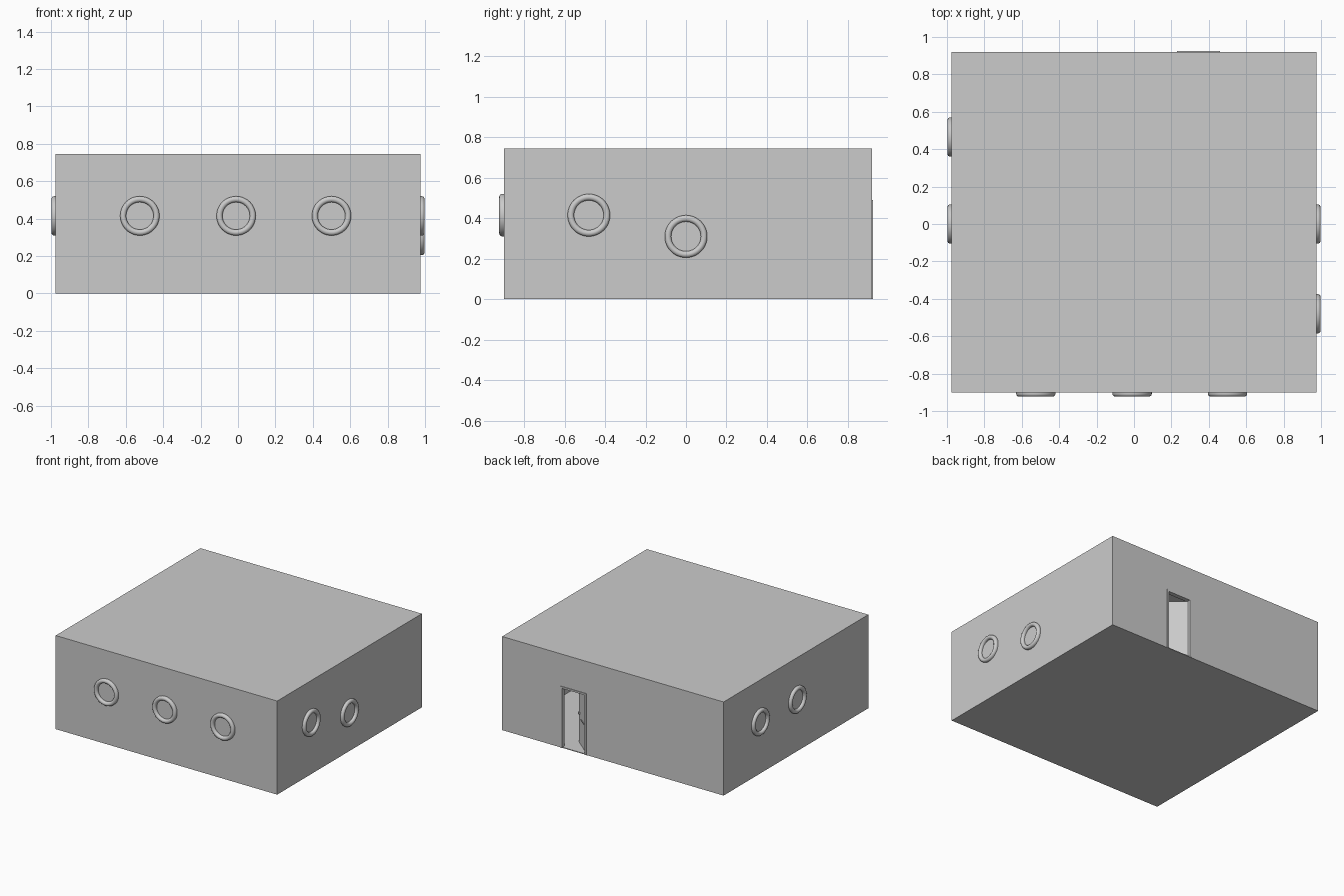
import bpy, bmesh, math
from mathutils import Matrix, Vector

if "Cube" in bpy.data.objects:
    bpy.data.objects.remove(bpy.data.objects["Cube"])

X0, X1, Y0, Y1, H, T = -0.975, 0.975, -0.90, 0.92, 0.745, 0.03
DX0, DX1, DH = 0.245, 0.445, 0.475      # doorway


def finish(name, bm):
    bmesh.ops.recalc_face_normals(bm, faces=bm.faces)
    me = bpy.data.meshes.new(name)
    bm.to_mesh(me)
    bm.free()
    ob = bpy.data.objects.new(name, me)
    bpy.context.collection.objects.link(ob)
    return ob


def box(name, lo, hi):
    bm = bmesh.new()
    lo, hi = Vector(lo), Vector(hi)
    bmesh.ops.create_cube(bm, size=1, matrix=Matrix.Translation((lo + hi) / 2)
                          @ Matrix.Diagonal((*(hi - lo), 1)))
    return finish(name, bm)


def cut(ob, cutter):
    cutter.hide_render = True
    cutter.hide_set(True)
    m = ob.modifiers.new("cut", 'BOOLEAN')
    m.operation, m.object, m.solver = 'DIFFERENCE', cutter, 'EXACT'


# Hollow building shell with a doorway in the back
shell = box("building_shell", (X0, Y0, 0), (X1, Y1, H))
cut(shell, box("room_cutter", (X0 + T, Y0 + T, 0.006), (X1 - T, Y1 - T, H - T)))
cut(shell, box("doorway_cutter", (DX0, Y1 - 0.1, 0.006), (DX1, Y1 + 0.1, DH)))


# Round windows: a lathed ring and a flat pane, facing local +z
def porthole(name, pos, normal):
    rot = Vector((0, 0, 1)).rotation_difference(Vector(normal)).to_matrix().to_4x4()
    mat = Matrix.Translation(pos) @ rot
    prof = [(0.105, -0.005), (0.105, 0.008)]
    for i in range(9):
        a = math.pi * i / 8
        prof.append((0.089 + 0.016 * math.cos(a), 0.008 + 0.015 * math.sin(a)))
    prof.append((0.073, -0.005))
    bm = bmesh.new()
    n = 48
    rings = []
    for k in range(n):
        a = 2 * math.pi * k / n
        rings.append([bm.verts.new((r * math.cos(a), r * math.sin(a), z)) for r, z in prof])
    for k in range(n):
        p, q = rings[k], rings[(k + 1) % n]
        for j in range(len(prof) - 1):
            bm.faces.new((p[j], q[j], q[j + 1], p[j + 1]))
    bmesh.ops.remove_doubles(bm, verts=bm.verts, dist=1e-5)
    ring = finish(name + "_ring", bm)
    ring.matrix_world = mat
    for f in ring.data.polygons:
        f.use_smooth = True
    bm = bmesh.new()
    bmesh.ops.create_circle(bm, cap_ends=True, segments=n, radius=0.08,
                            matrix=Matrix.Translation((0, 0, 0.002)))
    finish(name + "_pane", bm).matrix_world = mat


for i, x in enumerate((-0.525, -0.01, 0.50)):
    porthole(f"front_window_{i}", (x, Y0, 0.415), (0, -1, 0))
for i, y in enumerate((0.0, 0.465)):
    porthole(f"left_window_{i}", (X0, y, 0.415), (-1, 0, 0))
for i, (y, z) in enumerate(((-0.48, 0.415), (0.0, 0.31))):
    porthole(f"right_window_{i}", (X1, y, z), (1, 0, 0))

# Small wedges showing above the lower right window
for i, (y, z, s) in enumerate(((-0.072, 0.487, 0.042), (0.075, 0.487, -0.02))):
    bm = bmesh.new()
    pts = [(y, z), (y + s, z), (y + s * 0.5, z - abs(s) * 0.25), (y, z - abs(s))]
    f = bm.faces.new([bm.verts.new((X1 + 0.001, a, b)) for a, b in pts])
    finish(f"wall_wedge_{i}", bm)

# Door frame, slightly proud of the back wall
box("door_frame_left", (DX1, Y1 - T, 0), (DX1 + 0.014, Y1 + 0.005, DH + 0.014))
box("door_frame_right", (DX0 - 0.014, Y1 - T, 0), (DX0, Y1 + 0.005, DH + 0.014))
box("door_frame_top", (DX0, Y1 - T, DH), (DX1, Y1 + 0.005, DH + 0.014))

# Door standing ajar inward, hinged on the -x side
hinge = (Matrix.Translation((DX0 + 0.002, Y1 - 0.015, 0))
         @ Matrix.Rotation(math.radians(-40), 4, 'Z'))
w = DX1 - DX0 - 0.004
parts = [box("door", (0, -0.012, 0.008), (w, 0, DH - 0.005)),
         box("door_slot", (w * 0.3, 0, 0.205), (w * 0.7, 0.003, 0.215)),
         box("door_handle", (w - 0.03, 0, 0.24), (w - 0.012, 0.012, 0.255))]
for p in parts:
    p.matrix_world = hinge
